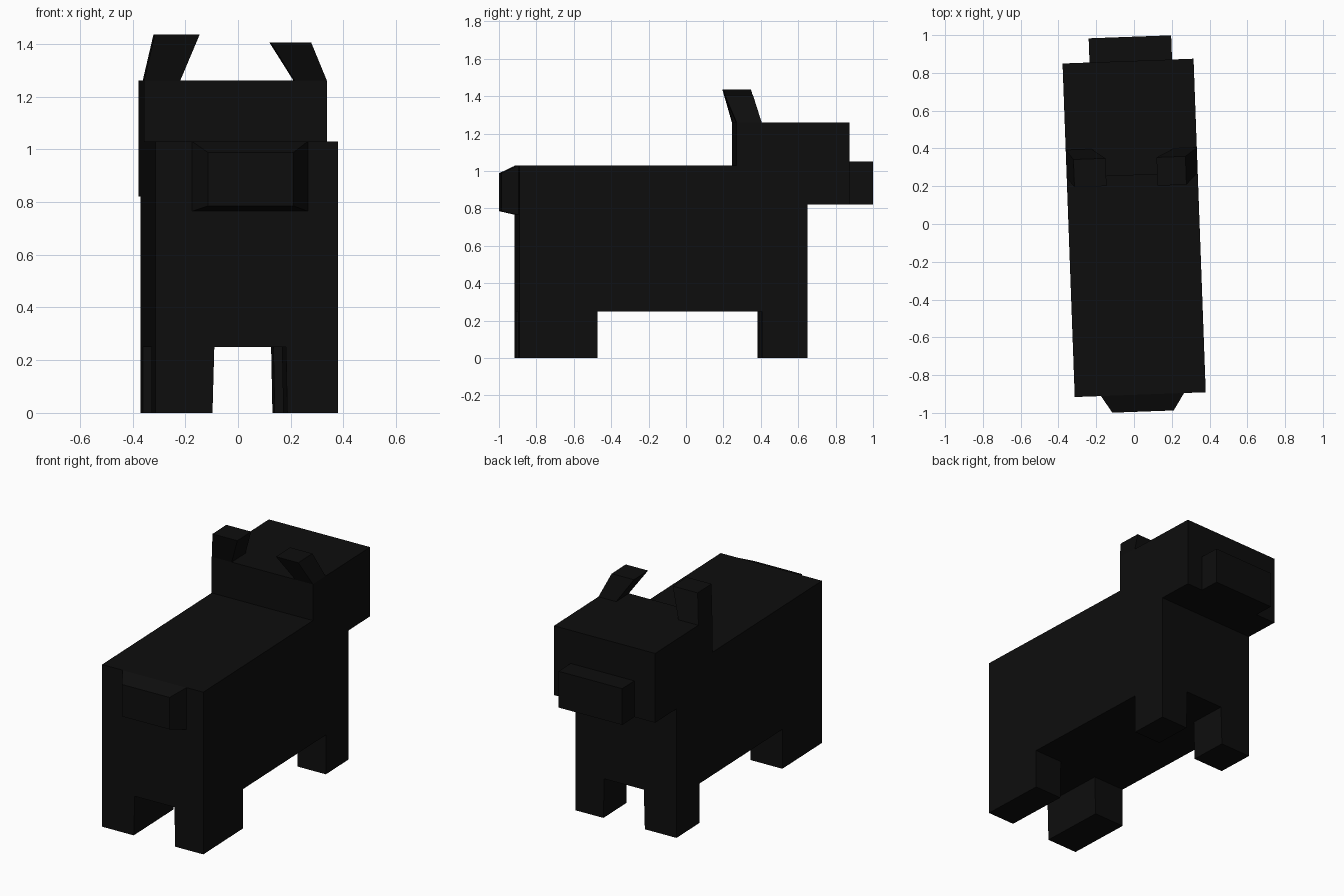
import bpy, bmesh
from mathutils import Matrix

if "Cube" in bpy.data.objects:
    bpy.data.objects.remove(bpy.data.objects["Cube"])

TURN = Matrix.Rotation(0.0366, 4, 'Z')   # the whole animal stands slightly turned
black = bpy.data.materials.new("black")
black.diffuse_color = (0.004, 0.004, 0.004, 1)
black.use_nodes = True
black.node_tree.nodes["Principled BSDF"].inputs["Base Color"].default_value = black.diffuse_color


def loft(name, loop_a, loop_b):
    """Closed flat-faced solid between two matching point loops."""
    bm = bmesh.new()
    a = [bm.verts.new(p) for p in loop_a]
    b = [bm.verts.new(p) for p in loop_b]
    n = len(a)
    bm.faces.new(a)
    bm.faces.new(b[::-1])
    for i in range(n):
        j = (i + 1) % n
        bm.faces.new((a[i], b[i], b[j], a[j]))
    bmesh.ops.recalc_face_normals(bm, faces=bm.faces)
    bm.transform(TURN)
    mesh = bpy.data.meshes.new(name)
    bm.to_mesh(mesh)
    bm.free()
    mesh.materials.append(black)
    obj = bpy.data.objects.new(name, mesh)
    bpy.context.collection.objects.link(obj)
    return obj


def rect_z(x0, x1, y0, y1, z):
    return [(x0, y0, z), (x1, y0, z), (x1, y1, z), (x0, y1, z)]


def rect_y(x0, x1, z0, z1, y):
    return [(x0, y, z0), (x1, y, z0), (x1, y, z1), (x0, y, z1)]


W = 0.347                    # half width
REAR, CHEST = -0.904, 0.637  # body ends

# Body and head: one side profile extruded across the width
profile = [(REAR, 0.25), (CHEST, 0.25), (CHEST, 0.82), (0.863, 0.82),
           (0.863, 1.26), (0.258, 1.26), (0.258, 1.03), (REAR, 1.03)]
loft("body_and_head", [(-W, y, z) for y, z in profile],
     [(W, y, z) for y, z in profile])

# Legs, inner sides very slightly slanted
for end, y0, y1 in (("rear", REAR, -0.485), ("front", 0.395, CHEST)):
    loft(end + "_leg_left", rect_z(-W, -0.130, y0, y1, 0),
         rect_z(-W, -0.123, y0, y1, 0.25))
    loft(end + "_leg_right", rect_z(0.154, W, y0, y1, 0),
         rect_z(0.149, W, y0, y1, 0.25))

# Snout and stub tail
loft("snout", rect_y(-0.204, 0.233, 0.82, 1.05, 0.863),
     rect_y(-0.204, 0.233, 0.82, 1.05, 0.991))
loft("tail", rect_y(-0.208, 0.232, 0.765, 1.03, REAR),
     rect_y(-0.151, 0.174, 0.785, 0.988, -0.994))

# Ears lean inwards and back
loft("ear_left", rect_z(-W, -0.21, 0.258, 0.405, 1.26),
     rect_z(-0.308, -0.138, 0.206, 0.353, 1.435))
loft("ear_right", rect_z(0.225, W, 0.258, 0.392, 1.26),
     rect_z(0.132, 0.285, 0.198, 0.348, 1.405))
